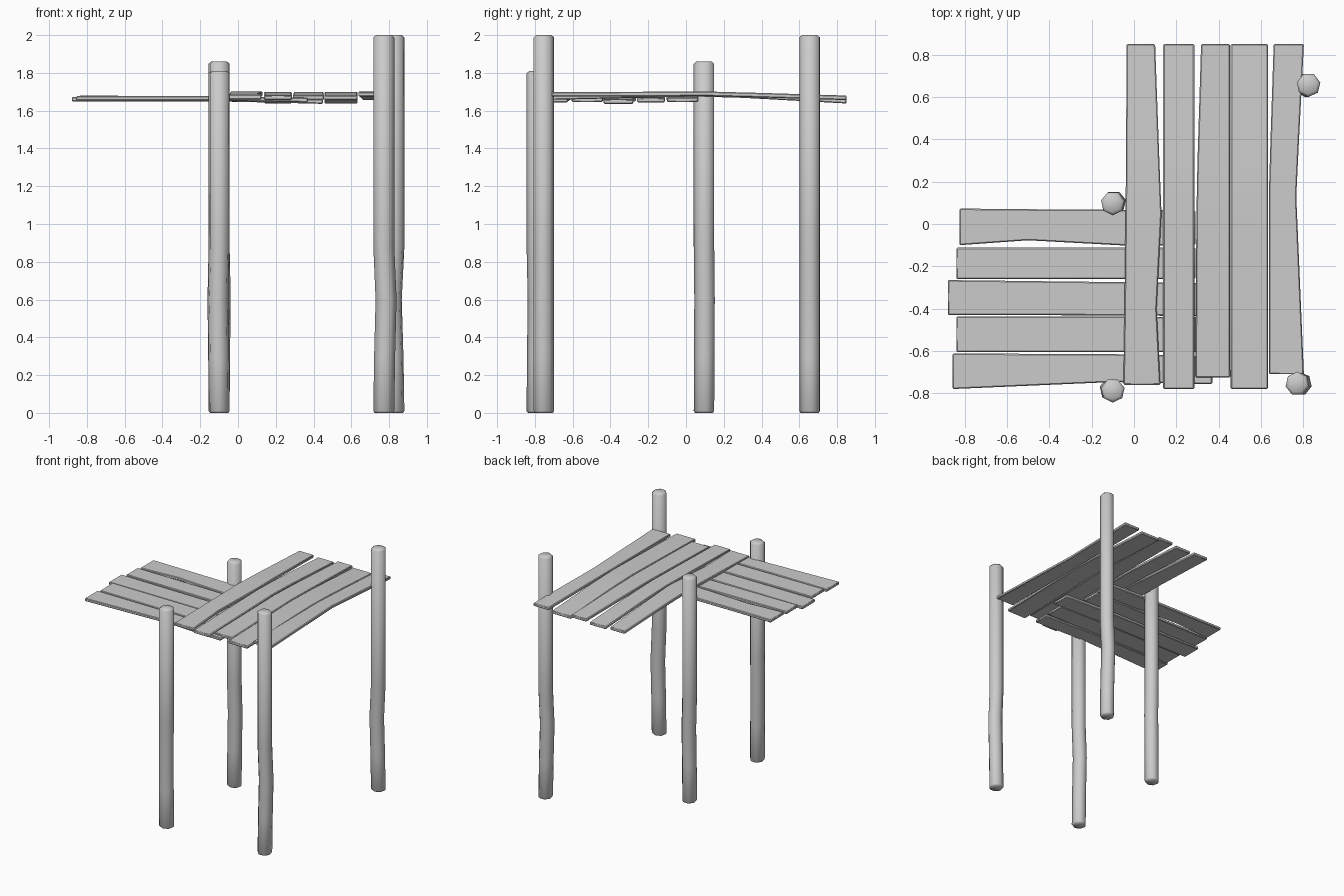
import bpy, bmesh
from math import sin, cos, pi


def finish(name, bm, angle):
    bmesh.ops.recalc_face_normals(bm, faces=bm.faces[:])
    me = bpy.data.meshes.new(name)
    bm.to_mesh(me)
    bm.free()
    ob = bpy.data.objects.new(name, me)
    bpy.context.collection.objects.link(ob)
    bpy.ops.object.select_all(action='DESELECT')
    ob.select_set(True)
    bpy.context.view_layer.objects.active = ob
    bpy.ops.object.shade_smooth_by_angle(angle=angle)
    return ob


def loft(name, rings, angle):
    bm = bmesh.new()
    loops = [[bm.verts.new(p) for p in ring] for ring in rings]
    n = len(loops[0])
    for a, b in zip(loops, loops[1:]):
        for i in range(n):
            j = (i + 1) % n
            bm.faces.new((a[i], a[j], b[j], b[i]))
    bm.faces.new(loops[0])
    bm.faces.new(loops[-1])
    return finish(name, bm, angle)


# Seven-sided log with a slight kink at z = 0.6 and chamfered ends
def post(name, x, y, h, dx, dy, phase):
    r = 0.057
    rings = []
    for z, s, k in ((0, 0.88, 0), (0.01, 1, 0), (0.3, 1, .35), (0.6, 1, 1),
                    (0.88, 1, 0), (h - 0.012, 1, 0), (h, 0.75, 0)):
        rings.append([(x + dx * k + r * s * cos(phase + i * 2 * pi / 7),
                       y + dy * k + r * s * sin(phase + i * 2 * pi / 7), z)
                      for i in range(7)])
    loft(name, rings, 1.05)


# Board through stations (distance along, low edge, high edge, centre height)
def plank(name, along_y, stations, t=0.024):
    rings = []
    for d, lo, hi, z in stations:
        ring = [(lo, z - t / 2), (hi, z - t / 2), (hi, z + t / 2), (lo, z + t / 2)]
        rings.append([(c, d, zz) if along_y else (d, c, zz) for c, zz in ring])
    ob = loft(name, rings, 0.6)
    bev = ob.modifiers.new("soft_edges", 'BEVEL')
    bev.width = 0.005
    bev.segments = 1
    bev.limit_method = 'ANGLE'
    bev.angle_limit = 0.8


# Posts
post("post_back_left", -0.10, 0.098, 1.86, 0.006, 0.003, -pi / 2)
post("post_front_left", -0.10, -0.787, 1.81, -0.006, 0.006, -pi / 2)
post("post_back_right", 0.825, 0.657, 2.0, -0.014, 0.0, 0.2)
post("post_front_right", 0.772, -0.755, 2.0, 0.012, 0.0, pi / 2)

# Upper deck, boards running front to back
upper = [
    [(-0.76, -0.05, 0.125, 1.672), (-0.4, -0.045, 0.107, 1.68), (0.05, -0.04, 0.13, 1.689),
     (0.3, -0.038, 0.12, 1.682), (0.85, -0.035, 0.10, 1.658)],
    [(-0.78, 0.138, 0.285, 1.669), (0.05, 0.138, 0.285, 1.687),
     (0.3, 0.138, 0.285, 1.68), (0.85, 0.138, 0.285, 1.65)],
    [(-0.725, 0.29, 0.455, 1.67), (0.05, 0.295, 0.453, 1.687),
     (0.3, 0.30, 0.453, 1.682), (0.85, 0.317, 0.453, 1.665)],
    [(-0.78, 0.457, 0.633, 1.668), (0.05, 0.457, 0.633, 1.687),
     (0.3, 0.457, 0.633, 1.68), (0.85, 0.457, 0.633, 1.65)],
    [(-0.71, 0.637, 0.803, 1.687), (0.13, 0.637, 0.767, 1.689),
     (0.4, 0.645, 0.78, 1.682), (0.85, 0.66, 0.803, 1.668)],
]
for i, s in enumerate(upper):
    plank(f"upper_board_{i + 1}", True, s)

# Lower deck, boards running sideways underneath
lower = [
    [(-0.825, -0.10, 0.073, 1.666), (-0.5, -0.077, 0.07, 1.666),
     (-0.04, -0.102, 0.067, 1.664), (0.29, -0.10, 0.064, 1.657)],
    [(-0.84, -0.26, -0.112, 1.668), (-0.04, -0.26, -0.112, 1.664), (0.29, -0.26, -0.112, 1.656)],
    [(-0.88, -0.43, -0.265, 1.661), (-0.04, -0.432, -0.275, 1.66), (0.45, -0.437, -0.28, 1.648)],
    [(-0.84, -0.605, -0.437, 1.668), (-0.04, -0.605, -0.437, 1.664), (0.37, -0.605, -0.441, 1.657)],
    [(-0.857, -0.78, -0.612, 1.666), (-0.1, -0.747, -0.615, 1.665), (0.37, -0.757, -0.625, 1.656)],
]
for i, s in enumerate(lower):
    plank(f"lower_board_{i + 1}", False, s)
